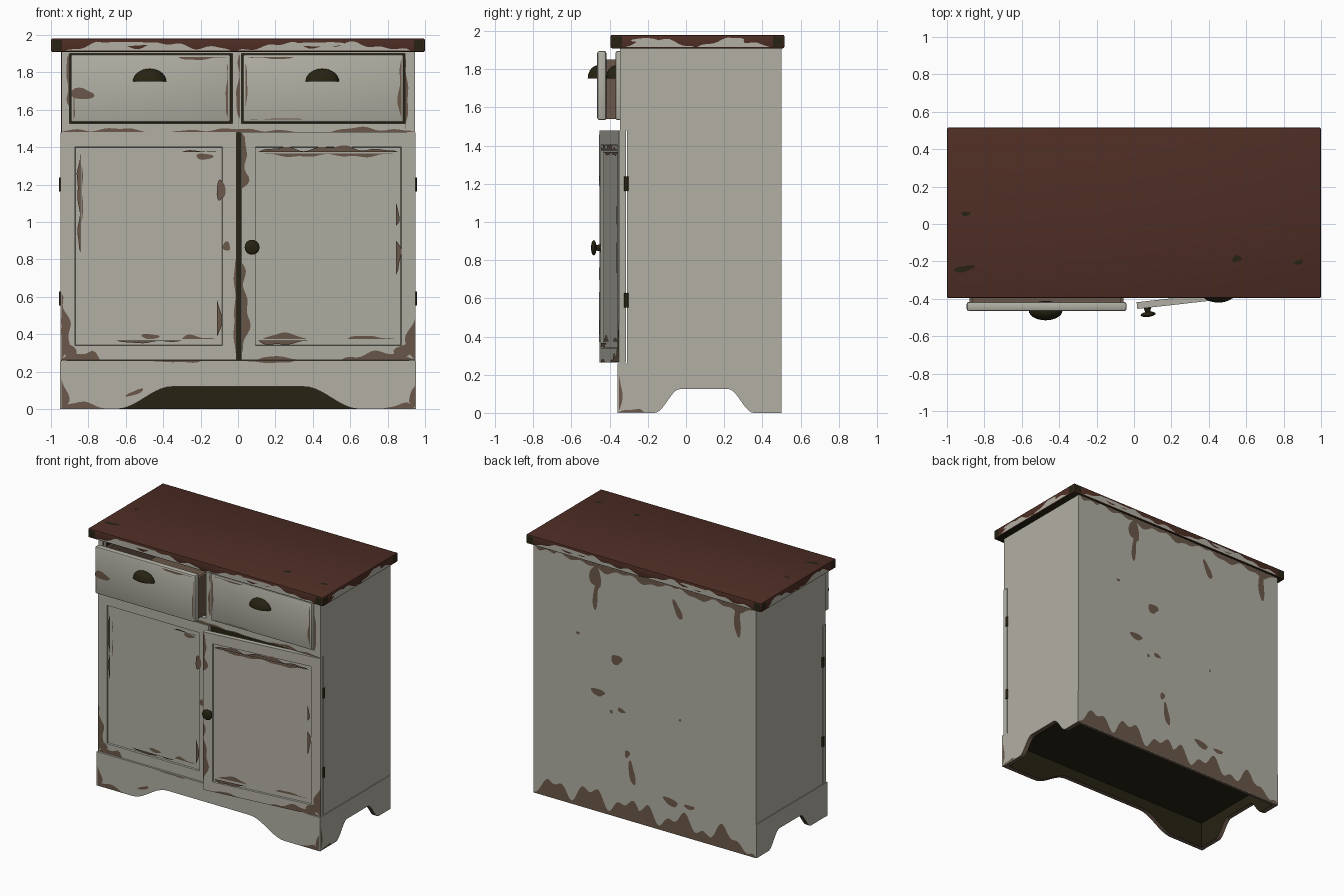
import bpy, bmesh, math, random
from mathutils import Matrix, Vector

if "Cube" in bpy.data.objects:
    bpy.data.objects.remove(bpy.data.objects["Cube"])

random.seed(4)
PAINT, WOOD, MAHOGANY, DARK = range(4)
MATS = []
for name, col in (("grey_paint", (0.44, 0.43, 0.37)), ("worn_wood", (0.145, 0.097, 0.068)),
                  ("mahogany_stain", (0.076, 0.027, 0.018)), ("dark_metal", (0.02, 0.0165, 0.006))):
    m = bpy.data.materials.new(name)
    m.diffuse_color = (*col, 1)
    m.use_nodes = True
    m.node_tree.nodes["Principled BSDF"].inputs["Base Color"].default_value = m.diffuse_color
    MATS.append(m)


def finish(name, bm, mat=PAINT, rule=None, M=None, smooth=False, fix=True):
    if fix:
        bmesh.ops.recalc_face_normals(bm, faces=bm.faces)
    bm.normal_update()
    for f in bm.faces:
        f.material_index = rule(f) if rule else mat
    if M is not None:
        bm.transform(M)
    me = bpy.data.meshes.new(name)
    bm.to_mesh(me)
    bm.free()
    for m in MATS:
        me.materials.append(m)
    ob = bpy.data.objects.new(name, me)
    bpy.context.collection.objects.link(ob)
    if smooth:
        bpy.ops.object.select_all(action='DESELECT')
        bpy.context.view_layer.objects.active = ob
        ob.select_set(True)
        bpy.ops.object.shade_smooth_by_angle(angle=math.radians(40))
    return ob


def cube(x0, x1, y0, y1, z0, z1, bevel=0, seg=2):
    bm = bmesh.new()
    S = Matrix.Diagonal((x1 - x0, y1 - y0, z1 - z0, 1))
    T = Matrix.Translation(((x0 + x1) / 2, (y0 + y1) / 2, (z0 + z1) / 2))
    bmesh.ops.create_cube(bm, size=1, matrix=T @ S)
    if bevel:
        bmesh.ops.bevel(bm, geom=bm.edges[:], offset=bevel, segments=seg, affect='EDGES', profile=0.5)
    return bm


def box(name, *dims, mat=PAINT, rule=None, bevel=0, M=None):
    return finish(name, cube(*dims, bevel=bevel), mat, rule, M, smooth=bevel > 0)


def prism(name, pts, axis, a, b, rule=None):
    """Extrude a (u, z) profile along x or y."""
    bm = bmesh.new()
    place = (lambda u, z: (a, u, z)) if axis == 'x' else (lambda u, z: (u, a, z))
    f = bm.faces.new([bm.verts.new(place(*p)) for p in pts])
    g = bmesh.ops.extrude_face_region(bm, geom=[f])
    d = Vector((b - a, 0, 0)) if axis == 'x' else Vector((0, b - a, 0))
    bmesh.ops.translate(bm, vec=d, verts=[v for v in g['geom'] if isinstance(v, bmesh.types.BMVert)])
    return finish(name, bm, rule=rule)


def inside_dark(axis, sign):
    """Dark on the face looking inward, bare wood below, paint elsewhere."""
    return lambda f: DARK if f.normal[axis] * sign > 0.5 else WOOD if f.normal.z < -0.3 else PAINT


def arch(u0, a0, a1, a2, a3, u1, h, top):
    """Skirt outline with an S-curved arch cut out of its lower edge."""
    n = 10
    s = [(a0 + (a1 - a0) * i / n, h * (0.5 - 0.5 * math.cos(math.pi * i / n))) for i in range(n + 1)]
    e = [(a2 + (a3 - a2) * i / n, h * (0.5 + 0.5 * math.cos(math.pi * i / n))) for i in range(n + 1)]
    return [(u0, 0)] + s + e + [(u1, 0), (u1, top), (u0, top)]


# Flat wear marks: irregular blots and wavy strips laid just over a surface
def blot(u, v, ru, rv, tilt=0):
    p, q = random.uniform(0, 6), random.uniform(0, 6)
    out = []
    for i in range(18):
        a = i * math.tau / 18
        r = 1 + 0.13 * math.sin(2 * a + p) + 0.12 * math.sin(3 * a + q)
        x, y = ru * r * math.cos(a), rv * r * math.sin(a)
        out.append((u + x * math.cos(tilt) - y * math.sin(tilt), v + x * math.sin(tilt) + y * math.cos(tilt)))
    return [out]


def strip(u0, v0, u1, v1, w):
    """Strip growing to the left of the line by a wavy width of up to about w."""
    a, b = Vector((u0, v0)), Vector((u1, v1))
    L = (b - a).length
    side = Vector((-(b - a).y, (b - a).x)) / L
    n = max(8, int(L / 0.02))
    p, q = random.uniform(0, 6), random.uniform(0, 6)
    top, low = [], []
    for i in range(n + 1):
        t = i / n
        k = 0.55 + 0.27 * math.sin(18 * t * L + p) + 0.18 * math.sin(41 * t * L + q)
        k *= min(1, 5 * t, 5 * (1 - t)) ** 0.6 if 0 < t < 1 else 0
        low.append(a.lerp(b, t))
        top.append(low[-1] + side * w * max(k, 0.03))
    return [[low[i], low[i + 1], top[i + 1], top[i]] for i in range(n)]


def marks(name, M, mat, *groups):
    bm = bmesh.new()
    for poly in [p for g in groups for p in g]:
        f = bm.faces.new([bm.verts.new((p[0], p[1], 0.002)) for p in poly])
        f.normal_update()
        if f.normal.z < 0:
            f.normal_flip()
    return finish(name, bm, mat, M=M, fix=False)


def plane(turn, dist):
    """Upright plane: turn 0 front, 90 right, 180 back, -90 left."""
    return Matrix.Rotation(math.radians(turn), 4, 'Z') @ Matrix.Translation((0, -dist, 0)) @ Matrix.Rotation(math.pi / 2, 4, 'X')


# Carcass: sides, back, floor, shelf and skirts
side = [(-.31, .26), (-.31, 1.48), (-.345, 1.48), (-.345, 1.91), (.495, 1.91), (.495, .26)]
skirt = arch(-.355, -.165, -.03, .22, .355, .498, .125, .26)
for s, n in ((-1, "left"), (1, "right")):
    prism(n + "_side", side, 'x', s * .945, s * .915, inside_dark(0, -s))
    prism(n + "_skirt", skirt, 'x', s * .95, s * .915, inside_dark(0, -s))
    for z in (.59, 1.2):
        bm = bmesh.new()
        bmesh.ops.create_cone(bm, cap_ends=True, segments=12, radius1=.012, radius2=.012, depth=.075,
                              matrix=Matrix.Translation((s * .945, -.312, z)))
        finish(n + "_hinge", bm, DARK, smooth=True)
prism("front_skirt", arch(-.951, -.65, -.35, .35, .65, .951, .12, .26), 'y', -.36, -.325, inside_dark(1, 1))
box("back_panel", -.947, .947, .475, .5, 0, 1.91, rule=inside_dark(1, -1))
box("cabinet_floor", -.92, .92, -.33, .48, .2, .255, mat=DARK)
box("drawer_shelf", -.92, .92, -.31, .48, 1.485, 1.515, mat=DARK)
# Face frame around the drawers
for n, x0, x1, z0, z1 in (("left_stile", -.945, -.902, 1.48, 1.91), ("right_stile", .892, .945, 1.48, 1.91),
                          ("middle_stile", -.03, .018, 1.5, 1.905), ("lower_rail", -.91, .9, 1.48, 1.527),
                          ("upper_rail", -.91, .9, 1.9, 1.91)):
    box(n, x0, x1, -.347, -.31, z0, z1)

# Table top, dark underneath
bm = cube(-1, 1, -.395, .515, 1.91, 1.98, bevel=.007)
finish("table_top", bm, rule=lambda f: DARK if f.normal.z < -.9 else MAHOGANY, smooth=True)
marks("top_stains", Matrix.Translation((0, 0, 1.979)), DARK, blot(-.9, .055, .022, .013),
      blot(-.91, -.24, .052, .017, .25), blot(.55, -.185, .024, .018), blot(.88, -.205, .028, .011, .2))
# Chipped paint and dark corners on the four edges of the top
for n, turn, dist, u0, u1 in (("front", 0, .395, -1, 1), ("right", 90, 1, -.395, .515),
                              ("back", 180, .515, -1, 1), ("left", -90, 1, -.515, .395)):
    P, L = plane(turn, dist), u1 - u0
    marks(n + "_edge_paint", P, PAINT, strip(u0 + .08, 1.917, u0 + L * .48, 1.917, .05),
          strip(u0 + L * .5, 1.917, u1 - .08, 1.917, .05), blot(u0 + L * .2, 1.952, L * .07, .012),
          blot(u0 + L * .72, 1.95, L * .06, .013))
    marks(n + "_edge_dark", P, DARK, *[[[(a, 1.918), (b, 1.918), (b, 1.972), (a, 1.972)]]
          for a, b in ((u0 + .007, u0 + .06), (u1 - .06, u1 - .007))])

# Drawers with cup handles; the left one is pulled out
for n, x0, x1, y in (("left", -.895, -.04, -.465), ("right", .026, .886, -.37)):
    box(n + "_drawer_front", x0, x1, y, y + .048, 1.533, 1.896, bevel=.012)
    for part, d in (("side_a", (x0 + .015, x0 + .035, y + .04, .35, 1.54, 1.85)),
                    ("side_b", (x1 - .035, x1 - .015, y + .04, .35, 1.54, 1.85)),
                    ("back", (x0 + .02, x1 - .02, .33, .35, 1.54, 1.85)),
                    ("bottom", (x0 + .02, x1 - .02, y + .04, .35, 1.54, 1.56))):
        box(n + "_drawer_" + part, *d, mat=WOOD)
    bm = bmesh.new()
    bmesh.ops.create_uvsphere(bm, u_segments=28, v_segments=14, radius=1)
    g = bmesh.ops.bisect_plane(bm, geom=bm.verts[:] + bm.edges[:] + bm.faces[:], plane_co=(0, 0, .01),
                               plane_no=(0, 0, 1), clear_inner=True)
    bmesh.ops.edgeloop_fill(bm, edges=[e for e in g['geom_cut'] if isinstance(e, bmesh.types.BMEdge)])
    M = Matrix.Translation(((x0 + x1) / 2 - .005, y + .002, 1.75)) @ Matrix.Diagonal((.09, .052, .07, 1))
    finish(n + "_cup_handle", bm, DARK, M=M, smooth=True)
marks("left_drawer_wear", plane(0, .465), WOOD, blot(-.835, 1.685, .06, .03),
      strip(-.06, 1.883, -.32, 1.883, .025), strip(-.053, 1.56, -.053, 1.85, .02), strip(-.88, 1.72, -.88, 1.546, .012))
marks("right_drawer_wear", plane(0, .37), WOOD, strip(.873, 1.56, .873, 1.87, .022),
      strip(.3, 1.883, .05, 1.883, .02), strip(.05, 1.547, .35, 1.547, .012), strip(.04, 1.85, .04, 1.6, .012))
marks("frame_wear", plane(0, .347), WOOD, strip(-.903, 1.62, -.903, 1.9, .028), strip(.894, 1.88, .894, 1.5, .02),
      strip(-.94, 1.482, -.5, 1.482, .025), strip(-.35, 1.482, .3, 1.482, .022), strip(.5, 1.482, .94, 1.482, .03),
      strip(.012, 1.55, .012, 1.9, .03))


# Panelled doors
def door(name, x0, x1, M):
    bm = cube(x0, x1, -.35, -.314, .263, 1.478)
    bm.normal_update()
    f = [f for f in bm.faces if f.normal.y < -.9]
    bmesh.ops.inset_region(bm, faces=f, thickness=.107)
    r = bmesh.ops.inset_region(bm, faces=f, thickness=.004)
    bmesh.ops.translate(bm, vec=(0, .012, 0), verts=f[0].verts[:])
    finish(name, bm, M=M)


hinge = Vector((.945, -.314, 0))
swing = Matrix.Translation(hinge) @ Matrix.Rotation(math.radians(6.4), 4, 'Z') @ Matrix.Translation(-hinge)
door("left_door", -.948, -.008, None)
door("right_door", .008, .945, swing)
marks("left_door_wear", plane(0, .35), WOOD, blot(-.062, .87, .022, .022), blot(-.092, 1.17, .021, .06),
      strip(-.843, .84, -.843, 1.36, .022), strip(-.112, .39, -.112, .58, -.028), strip(-.945, .265, -.945, .62, -.06),
      strip(-.945, .266, -.74, .266, .06), strip(-.65, .367, -.3, .367, -.018), strip(-.012, .3, -.012, .8, .014),
      strip(-.3, 1.374, -.11, 1.374, .015), blot(-.9, .31, .045, .03, -.7))
marks("left_panel_wear", plane(0, .338), WOOD, blot(-.18, 1.35, .04, .018), blot(-.47, .388, .045, .014),
      strip(-.836, 1.3, -.836, 1.0, .012), strip(-.3, .375, -.125, .375, .03))
marks("right_door_wear", swing @ plane(0, .35), WOOD, strip(.1, 1.374, .85, 1.374, .04),
      strip(.01, .3, .01, .78, -.05), strip(.01, 1.18, .01, 1.475, -.06), strip(.84, .72, .84, .9, -.03),
      strip(.84, .98, .84, 1.1, -.02), strip(.1, .366, .36, .366, -.03), strip(.55, .266, .94, .266, .05),
      strip(.943, .265, .943, .48, .06), blot(.885, .315, .05, .035, .3), strip(.1, .266, .3, .266, .02))
marks("right_panel_wear", swing @ plane(0, .338), WOOD, strip(.83, 1.366, .125, 1.366, .022),
      strip(.125, .375, .36, .375, .035), strip(.58, .375, .83, .375, .028))
# Knob on the right door
bm = bmesh.new()
bmesh.ops.create_uvsphere(bm, u_segments=20, v_segments=10, radius=1,
                          matrix=Matrix.Translation((.062, -.385, .865)) @ Matrix.Diagonal((.04, .014, .04, 1)))
bmesh.ops.create_cone(bm, cap_ends=True, segments=16, radius1=.02, radius2=.011, depth=.036,
                      matrix=Matrix.Translation((.062, -.365, .865)) @ Matrix.Rotation(math.pi / 2, 4, 'X'))
finish("door_knob", bm, DARK, M=swing, smooth=True)

# Wear on the skirt and the back
marks("skirt_wear", plane(0, .36), WOOD, strip(-.945, .004, -.72, .004, .04), strip(-.945, .002, -.945, .16, -.05),
      strip(.78, .003, .945, .003, .035), strip(.3, .256, .05, .256, .012), strip(-.2, .256, -.45, .256, .012),
      blot(-.55, .088, .045, .012, .35), strip(.945, .01, .945, .12, .03))
marks("side_skirt_wear", plane(90, .95), WOOD, strip(-.352, .2, -.352, .01, .02), strip(-.35, .004, -.22, .004, .02))
marks("back_wear", plane(180, .5), WOOD, strip(-.945, .003, .05, .003, .2), strip(-.2, .003, .945, .003, .19),
      strip(-.93, 1.905, -.75, 1.905, -.05), strip(-.7, 1.905, .3, 1.905, -.06), strip(.3, 1.905, .94, 1.905, -.06),
      blot(-.42, 1.8, .045, .09), blot(-.42, 1.65, .022, .1, -.08), blot(.28, 1.73, .028, .07, .5),
      blot(.79, 1.78, .03, .11), blot(-.57, 1.33, .015, .012), blot(-.24, 1.21, .05, .036),
      blot(-.4, .92, .06, .026, -.15), blot(-.285, .8, .015, .012), blot(-.2, .83, .035, .015, -.3),
      blot(.3, .89, .01, .01), blot(-.15, .51, .02, .03), blot(-.11, .37, .026, .085, .15),
      blot(.22, .24, .07, .025, -.2), blot(.38, .24, .04, .018))
